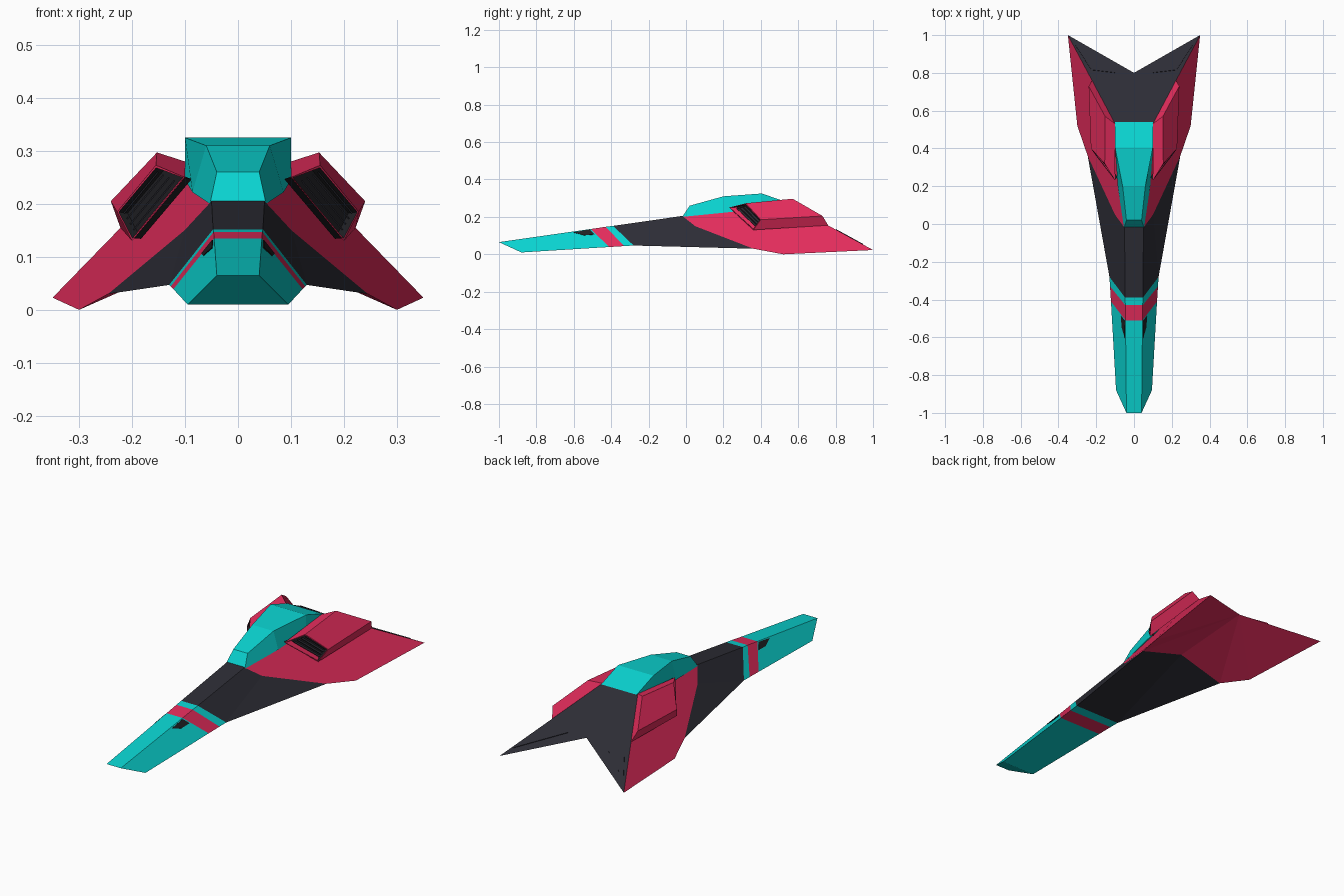
import bpy, bmesh
from mathutils import Vector

if "Cube" in bpy.data.objects:
    bpy.data.objects.remove(bpy.data.objects["Cube"])


def material(name, rgb):
    m = bpy.data.materials.new(name)
    m.diffuse_color = (*rgb, 1)
    m.use_nodes = True
    m.node_tree.nodes["Principled BSDF"].inputs["Base Color"].default_value = m.diffuse_color
    return m


MATS = [material("crimson", (0.76, 0.025, 0.105)),
        material("teal", (0.003, 0.65, 0.63)),
        material("charcoal", (0.026, 0.026, 0.036)),
        material("intake_black", (0.014, 0.014, 0.017))]
RED, TEAL, DARK, BLACK = range(4)


def build(name, panels, edit=None):
    """Make an object from right-hand panels (points, colour), mirrored across x = 0."""
    bm = bmesh.new()
    for pts, mat in panels:
        for s in (1, -1):
            vs = [bm.verts.new((s * p[0], p[1], p[2])) for p in (pts if s > 0 else pts[::-1])]
            bm.faces.new(vs).material_index = mat
    bmesh.ops.remove_doubles(bm, verts=bm.verts, dist=0.0005)
    bmesh.ops.recalc_face_normals(bm, faces=bm.faces)
    if edit:
        edit(bm)
    me = bpy.data.meshes.new(name)
    bm.to_mesh(me)
    bm.free()
    for m in MATS:
        me.materials.append(m)
    ob = bpy.data.objects.new(name, me)
    bpy.context.collection.objects.link(ob)
    return ob


def mid(p):
    return (0, p[1], p[2])


def plate(pts, lift, mat):
    """Thin closed plate around the given outline."""
    v = [Vector(p) for p in pts]
    n = (v[1] - v[0]).cross(v[2] - v[0]).normalized() * lift
    top, low = [p + n for p in v], [p - n for p in v]
    k = len(v)
    return [(top, mat), (low[::-1], mat)] + [
        ([top[i], low[i], low[(i + 1) % k], top[(i + 1) % k]], mat) for i in range(k)]


# Nose: slanted sections (upper edge, lower edge) with colour bands
S = [((.04, -1, .065), (.095, -.88, .01)),
     ((.045, -.51, .135), (.122, -.41, .039)),
     ((.046, -.43, .147), (.127, -.33, .044)),
     ((.047, -.39, .152), (.13, -.28, .047))]
hull = [([mid(S[0][0]), S[0][0], S[0][1], mid(S[0][1])], TEAL)]
for (a, b), (c, d), col in zip(S, S[1:], (TEAL, RED, TEAL)):
    hull += [([mid(a), mid(c), c, a], col), ([a, c, d, b], col), ([b, d, mid(d), mid(b)], col)]

# Mid body, wings, rear deck and the hollowed underside
neck, jaw = S[-1]
root, elbow, chin = (.05, -.02, .205), (.101, .05, .15), (.245, .36, .03)
deck, keel, tip, notch = (.1, .53, .28), (.3, .52, 0), (.35, 1, .023), (0, .8, .1325)
ridge = (0, .36, .10)
hull += [([mid(neck), mid(root), root, neck], DARK),
         ([neck, root, elbow, jaw], DARK),
         ([jaw, elbow, chin], DARK),
         ([jaw, chin, ridge], DARK),
         ([jaw, ridge, mid(jaw)], DARK),
         ([root, elbow, chin, keel, tip, deck], RED),
         ([mid(root), root, deck, mid(deck)], DARK),
         ([mid(deck), deck, tip, notch], DARK),
         ([chin, notch, ridge], RED),
         ([chin, keel, notch], RED),
         ([keel, tip, notch], RED)]
build("hull", hull)

# Canopy
C = [((.04, .02, .26), (.053, -.02, .2)),
     ((.06, .2, .31), (.086, .2, .222)),
     ((.1, .405, .325), (.1, .405, .245)),
     ((.1, .54, .279), (.1, .53, .245))]
canopy = [([mid(C[0][0]), C[0][0], C[0][1], mid(C[0][1])], TEAL)]
for (a, b), (c, d) in zip(C, C[1:]):
    canopy += [([mid(a), mid(c), c, a], TEAL), ([a, c, d, b], TEAL)]
build("canopy", canopy)

# Engine pods with recessed intakes
front = [(.1, .23, .25), (.155, .32, .273), (.228, .40, .185), (.2, .36, .13)]
rear = [(.1, .53, .28), (.153, .57, .297), (.24, .73, .205), (.222, .76, .155)]
pods = [(front, BLACK), (rear, RED)]
pods += [([front[i], front[(i + 1) % 4], rear[(i + 1) % 4], rear[i]], RED) for i in range(4)]


def recess(bm):
    mouths = [f for f in bm.faces if f.material_index == BLACK]
    for f in bmesh.ops.inset_individual(bm, faces=mouths, thickness=0.005)["faces"]:
        f.material_index = RED
    for f in bmesh.ops.inset_individual(bm, faces=mouths, thickness=0.001, depth=-0.02)["faces"]:
        f.material_index = BLACK


build("engine_pods", pods, recess)

# Slats across the intakes
f = [Vector(p) for p in front]
back = Vector((0, .012, 0))
slats = []
for i in range(1, 5):
    t = i / 5
    a = f[0].lerp(f[3], .09).lerp(f[1].lerp(f[2], .09), t)
    b = f[3].lerp(f[0], .09).lerp(f[2].lerp(f[1], .09), t)
    slats += plate([a + back, b + back, b + back * 2, a + back * 2], .0015, DARK)
build("intake_slats", slats)

# Dark nose vents, laid on the sloping nose sides
(a, b), (c, d) = S[:2]
a, b, c, d = map(Vector, (a, b, c, d))
vent = [a.lerp(c, u).lerp(b.lerp(d, u), v)
        for u, v in ((.80, .05), (.985, .03), (.985, .3), (.87, .27))]
build("nose_vents", plate(vent, .002, BLACK))

# Triangular flaps on the tail deck
flap = [(x, y, .28 - .5465 * (y - .53)) for x, y in ((.31, .945), (.225, .815), (.1, .80))]
build("tail_flaps", plate(flap, .003, DARK))
